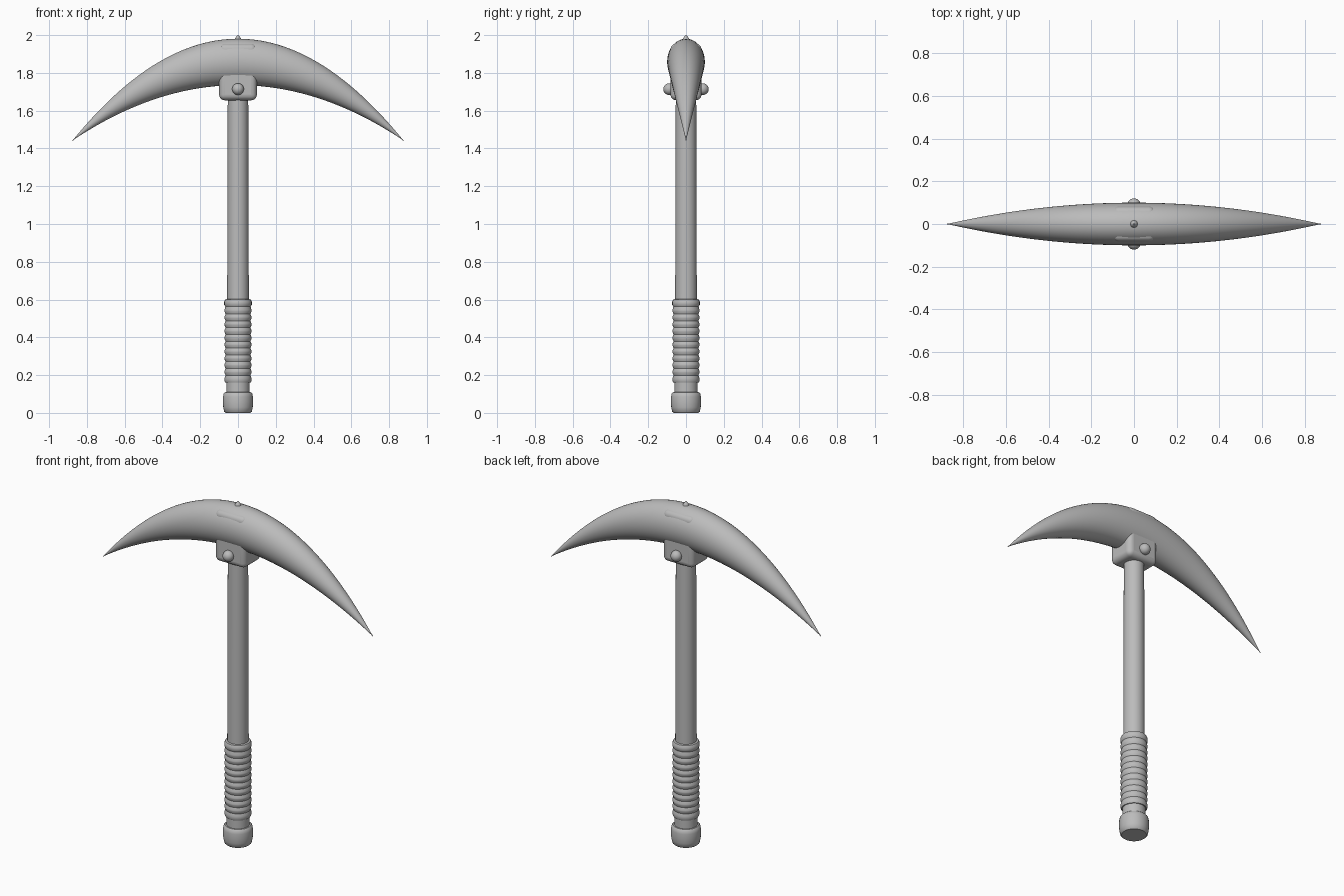
import bpy, bmesh, math
from mathutils import Matrix

cube = bpy.data.objects.get("Cube")
if cube:
    bpy.data.objects.remove(cube, do_unlink=True)

grey = bpy.data.materials.new("plain grey")
grey.use_nodes = True
colour = (0.5, 0.5, 0.5, 1)
grey.diffuse_color = colour
grey.node_tree.nodes["Principled BSDF"].inputs["Base Color"].default_value = colour


def finish(name, bm, angle=40):
    bmesh.ops.recalc_face_normals(bm, faces=bm.faces)
    mesh = bpy.data.meshes.new(name)
    bm.to_mesh(mesh)
    bm.free()
    obj = bpy.data.objects.new(name, mesh)
    bpy.context.collection.objects.link(obj)
    mesh.materials.append(grey)
    bpy.ops.object.select_all(action='DESELECT')
    obj.select_set(True)
    bpy.context.view_layer.objects.active = obj
    bpy.ops.object.shade_smooth_by_angle(angle=math.radians(angle))
    return obj


def skin(name, rings, angle=40):
    """Bridge a list of point rings and cap both ends."""
    bm = bmesh.new()
    loops = [[bm.verts.new(p) for p in ring] for ring in rings]
    n = len(loops[0])
    for a, b in zip(loops, loops[1:]):
        for i in range(n):
            j = (i + 1) % n
            bm.faces.new((a[i], a[j], b[j], b[i]))
    bm.faces.new(loops[0])
    bm.faces.new(loops[-1])
    return finish(name, bm, angle)


def turned(name, profile, sides=32):
    angles = [2 * math.pi * i / sides for i in range(sides)]
    return skin(name, [[(r * math.cos(a), r * math.sin(a), z) for a in angles]
                       for r, z in profile])


# Curved double-pointed head with elliptical sections
rings = []
steps, sides = 64, 40
for k in range(steps + 1):
    t = -math.cos(math.pi * k / steps)
    taper = max(1 - t * t, 0.02)
    centre = 1.858 - 0.415 * t * t
    rings.append([(0.875 * t,
                   0.1 * taper * math.cos(2 * math.pi * i / sides),
                   centre + 0.123 * taper * math.sin(2 * math.pi * i / sides))
                  for i in range(sides)])
skin("pick_head", rings)

# Rounded block that clamps the head to the shaft
bm = bmesh.new()
bmesh.ops.create_cube(bm, size=1, matrix=Matrix.Translation((0, 0, 1.805))
                      @ Matrix.Diagonal((0.2, 0.164, 0.3, 1)))
block = finish("clamp_block", bm, 60)
bevel = block.modifiers.new("rounding", 'BEVEL')
bevel.width = 0.03
bevel.segments = 5

# Rivets on the front and back of the clamp
for name, side in (("front_rivet", -1), ("back_rivet", 1)):
    bm = bmesh.new()
    bmesh.ops.create_uvsphere(bm, u_segments=24, v_segments=16, radius=0.031,
                              matrix=Matrix.Translation((0, side * 0.089, 1.714)))
    finish(name, bm, 60)

# Small pin on the crown
turned("top_pin", [(0.02, 1.96), (0.017, 1.982), (0.009, 1.992), (0.002, 2.0)], 16)

# Straight shaft, very slightly tapered
turned("shaft", [(0.058, 0.08), (0.057, 0.7), (0.054, 1.72)])

# Ribbed grip
profile = [(0.056, 0.16), (0.067, 0.16), (0.071, 0.167), (0.071, 0.185)]
ribs, low, high = 10, 0.19, 0.55
pitch = (high - low) / ribs
for i in range(ribs):
    z = low + i * pitch
    profile += [(0.066, z + pitch * 0.25), (0.072, z + pitch * 0.65),
                (0.072, z + pitch * 0.85)]
profile += [(0.067, 0.562), (0.073, 0.572), (0.073, 0.588), (0.067, 0.6), (0.054, 0.603)]
turned("grip", profile)

# Collar and rounded pommel
turned("collar", [(0.062, 0.09), (0.062, 0.165)])
turned("pommel", [(0.066, 0.0), (0.073, 0.006), (0.078, 0.03), (0.08, 0.055),
                  (0.079, 0.085), (0.076, 0.102), (0.069, 0.109), (0.056, 0.11)])
